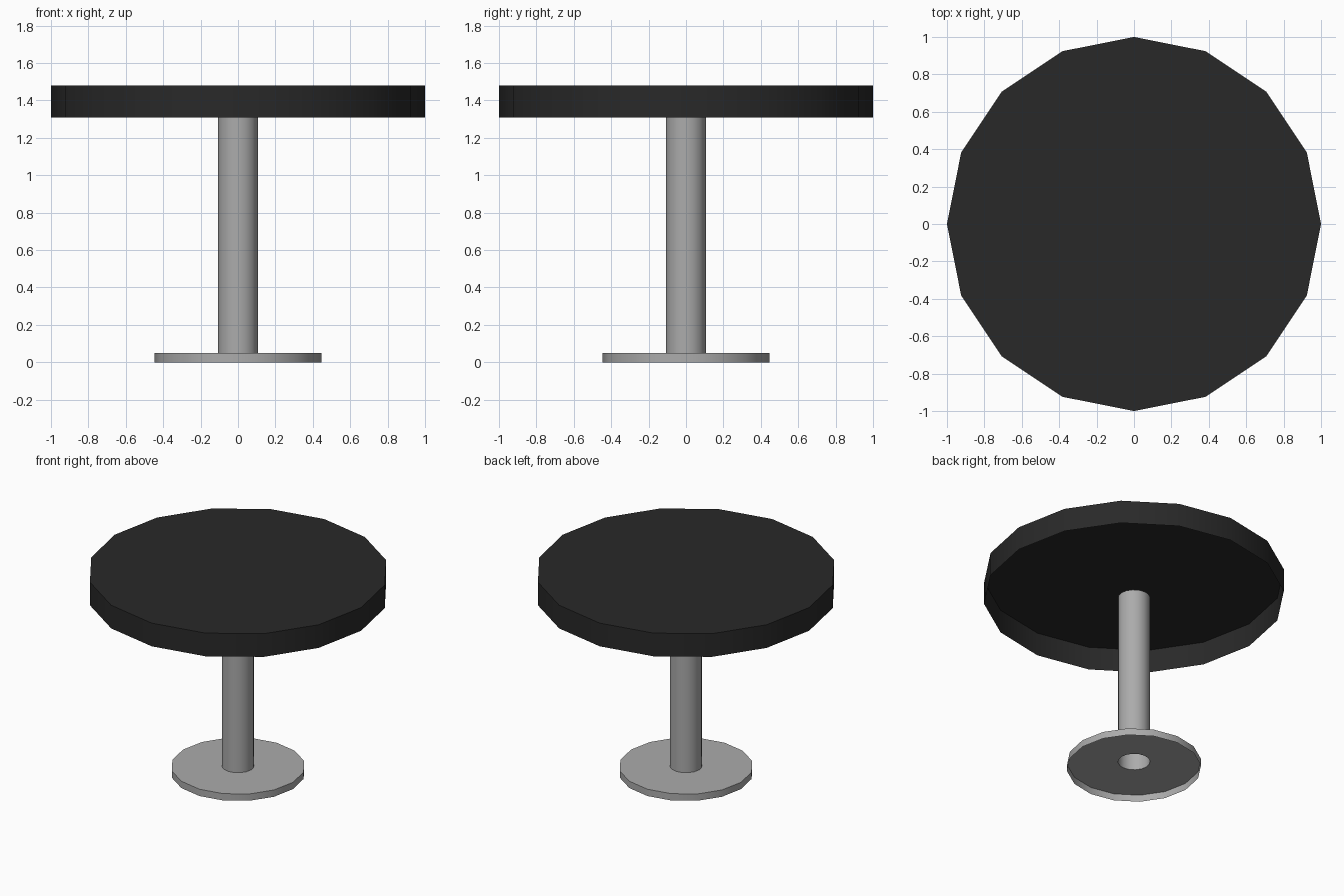
import bpy, math

if "Cube" in bpy.data.objects:
    bpy.data.objects.remove(bpy.data.objects["Cube"])

SIDES = 16


def material(name, value):
    m = bpy.data.materials.new(name)
    m.diffuse_color = (value, value, value, 1)
    m.use_nodes = True
    m.node_tree.nodes["Principled BSDF"].inputs["Base Color"].default_value = m.diffuse_color
    return m


def lathe(name, profile, mat, cap_top=False):
    """Spin (radius, z) points, listed bottom to top on the outside."""
    verts = [(r * math.cos(2 * math.pi * i / SIDES),
              r * math.sin(2 * math.pi * i / SIDES), z)
             for r, z in profile for i in range(SIDES)]
    n = len(profile)
    faces = []
    for k in range(n - 1):
        a, b = k * SIDES, (k + 1) * SIDES
        for i in range(SIDES):
            j = (i + 1) % SIDES
            faces.append((a + i, a + j, b + j, b + i))
    if cap_top:
        faces.append(tuple(range((n - 1) * SIDES, n * SIDES)))
    mesh = bpy.data.meshes.new(name)
    mesh.from_pydata(verts, [], faces)
    mesh.materials.append(mat)
    obj = bpy.data.objects.new(name, mesh)
    bpy.context.collection.objects.link(obj)
    bpy.ops.object.select_all(action='DESELECT')
    obj.select_set(True)
    bpy.context.view_layer.objects.active = obj
    bpy.ops.object.shade_smooth_by_angle(angle=math.radians(35))
    return obj


black = material("black_cushion", 0.022)
grey = material("grey_metal", 0.41)

# Round seat, a shell open underneath
lathe("seat", [(1.0, 1.31), (1.0, 1.48)], black, cap_top=True)
# Hollow column rising from the foot plate
lathe("column", [(0.107, 0.05), (0.107, 1.31)], grey)
# Foot plate: shell open underneath, with a hole for the column
lathe("foot_plate", [(0.447, 0.0), (0.447, 0.05), (0.107, 0.05)], grey)
